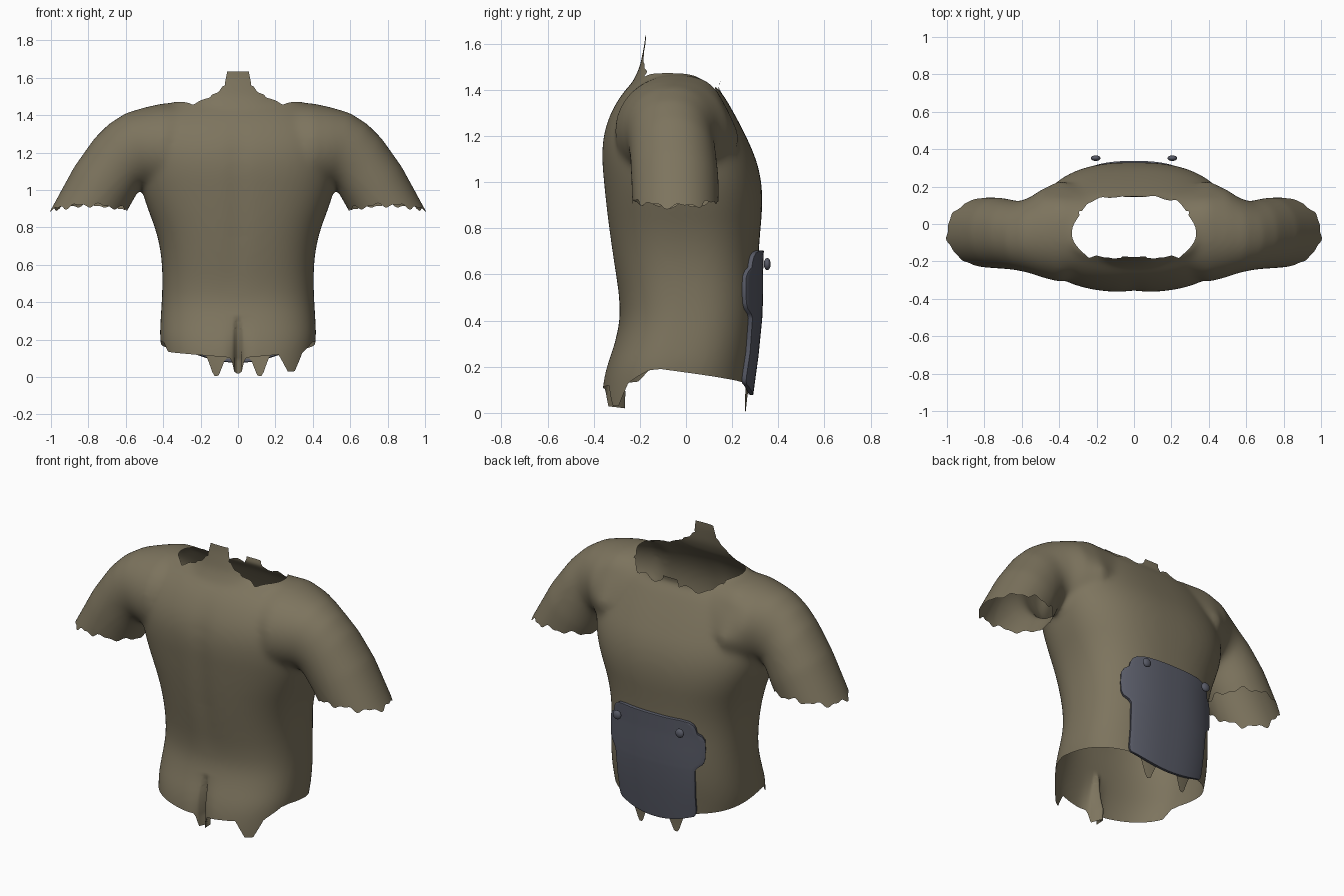
import bpy, bmesh, math

if "Cube" in bpy.data.objects:
    bpy.data.objects.remove(bpy.data.objects["Cube"])


def material(name, rgb):
    m = bpy.data.materials.new(name)
    m.diffuse_color = (*rgb, 1)
    m.use_nodes = True
    m.node_tree.nodes["Principled BSDF"].inputs["Base Color"].default_value = m.diffuse_color
    return m


CLOTH = material("olive_brown", (0.205, 0.175, 0.112))
METAL = material("slate_blue", (0.098, 0.104, 0.135))


def new_object(name, bm, mat):
    me = bpy.data.meshes.new(name)
    bm.to_mesh(me)
    bm.free()
    me.materials.append(mat)
    ob = bpy.data.objects.new(name, me)
    bpy.context.collection.objects.link(ob)
    return ob


def bake(ob, mat):
    """Replace the mesh by its modified version."""
    dg = bpy.context.evaluated_depsgraph_get()
    dg.update()
    me = bpy.data.meshes.new_from_object(ob.evaluated_get(dg))
    ob.modifiers.clear()
    ob.data = me
    me.materials.clear()
    me.materials.append(mat)


def smooth(ob, angle):
    bpy.ops.object.select_all(action='DESELECT')
    ob.select_set(True)
    bpy.context.view_layer.objects.active = ob
    bpy.ops.object.shade_smooth_by_angle(angle=math.radians(angle))


def lerp(table, t):
    """Piecewise linear lookup; each row is (key, values...)."""
    if t <= table[0][0]:
        return table[0][1:]
    for a, b in zip(table, table[1:]):
        if t <= b[0]:
            k = (t - a[0]) / (b[0] - a[0])
            return tuple(p + (q - p) * k for p, q in zip(a[1:], b[1:]))
    return table[-1][1:]


def spow(v, p):
    return math.copysign(abs(v) ** p, v)


def loft(bm, rings):
    """Closed skin through equal-length rings, capped at both ends."""
    loops = [[bm.verts.new(p) for p in r] for r in rings]
    n = len(loops[0])
    faces = [bm.faces.new(loops[0][::-1]), bm.faces.new(loops[-1])]
    for a, b in zip(loops, loops[1:]):
        for i in range(n):
            j = (i + 1) % n
            faces.append(bm.faces.new((a[i], a[j], b[j], b[i])))
    bmesh.ops.recalc_face_normals(bm, faces=faces)


N = 64
CIRCLE = [(math.cos(2 * math.pi * i / N), math.sin(2 * math.pi * i / N)) for i in range(N)]
POWER = 2.5


def level_ring(z, w, y0, y1):
    yc, d = (y0 + y1) / 2, (y1 - y0) / 2
    return [(w * spow(c, 2 / POWER), yc + d * spow(s, 2 / POWER), z) for c, s in CIRCLE]


# Torso levels: height, half width, y near, y far
TORSO = [(-0.15, .39, -.37, .26), (0.05, .40, -.37, .265), (0.12, .405, -.365, .275),
         (0.2, .418, -.348, .285), (0.3, .415, -.31, .3), (0.4, .408, -.285, .308),
         (0.5, .404, -.29, .312), (0.6, .406, -.306, .312), (0.7, .418, -.322, .315),
         (0.8, .444, -.336, .323), (0.9, .483, -.348, .332), (1.0, .515, -.358, .328),
         (1.1, .53, -.367, .305), (1.2, .53, -.362, .26), (1.3, .51, -.33, .208),
         (1.4, .44, -.268, .15), (1.45, .36, -.215, .09), (1.477, .31, -.17, .04)]
NECK = [(1.3, .30, -.28, .17), (1.4, .29, -.245, .14), (1.44, .28, -.228, .15),
        (1.5, .25, -.2, .165), (1.6, .2, -.18, .155), (1.75, .19, -.165, .14)]
# Sleeve sections: outer x, z, inner x, z, y near, y far
SLEEVE = [(.2, 1.472, .2, 1.0, -.27, .18), (.4, 1.464, .4, .98, -.31, .235),
          (.5, 1.442, .49, 1.01, -.285, .185), (.6, 1.412, .52, 1.015, -.262, .14),
          (.69, 1.355, .533, .995, -.25, .122), (.77, 1.275, .552, .96, -.243, .13),
          (.876, 1.125, .577, .915, -.238, .142), (.996, .905, .603, .87, -.232, .143),
          (1.07, .78, .61, .74, -.228, .14)]


def sleeve_point(side, sec, c, s):
    """Point on a sleeve section, kept inside the torso's side outline."""
    ox, oz, ix, iz, y0, y1 = sec
    x, z = (ox + ix) / 2 + (ox - ix) / 2 * c, (oz + iz) / 2 + (oz - iz) / 2 * c
    y = (y0 + y1) / 2 + (y1 - y0) / 2 * spow(s, .95)
    w, lo, hi = lerp(TORSO, z)
    k = (1 - (min(x, .5) / .8) ** 2.5) ** .4
    mid, half = (lo + hi) / 2, (hi - lo) / 2 * k
    return side * x, max(mid - half, min(mid + half, y)), z


bm = bmesh.new()
levels = []
for i in range(81):
    z = -.15 + 1.627 * i / 80
    near = [lerp(TORSO, z + d) for d in (-.045, -.03, -.015, 0, .015, .03, .045)]
    levels.append((z, *(sum(c) / len(c) for c in zip(*near))))
loft(bm, [level_ring(*r) for r in levels])
loft(bm, [level_ring(*r) for r in NECK])
for side in (-1, 1):
    loft(bm, [[sleeve_point(side, sec, c, s) for c, s in CIRCLE] for sec in SLEEVE])
shirt = new_object("torn_shirt", bm, CLOTH)
rm = shirt.modifiers.new("merge", 'REMESH')
rm.mode = 'VOXEL'
rm.voxel_size = 0.013
sm = shirt.modifiers.new("soften", 'SMOOTH')
sm.factor = 0.5
sm.iterations = 26
bake(shirt, CLOTH)

# Torn edge heights: neck by |x|, hem by angle from the -y direction
COLLAR = [(0, 1.635), (.06, 1.635), (.07, 1.56), (.09, 1.55), (.1, 1.525), (.14, 1.51),
          (.15, 1.495), (.2, 1.48), (.24, 1.455), (.27, 1.4)]
HEM_FRONT = [(-75, .19), (-68, .185), (-61, .135), (-8, .105), (-6, .1), (-3, .02), (3, .02),
             (6, .1), (8, .105), (33, .12), (40, .03), (46, .03), (54, .13), (60, .155),
             (68, .185), (75, .19)]
HEM_BACK = [(75, .19), (115, .15), (146, .125), (153, .005), (158, .005), (166, .1), (180, .1)]


def torn(x, y, z):
    """Positive where the cloth is missing."""
    # neck opening
    if y < -0.1:
        h = lerp(COLLAR, abs(x))[0]
    elif y > 0.05:
        h = 1.435 if abs(x) < .05 else 1.4 + .012 * math.sin(45 * x)
    else:
        h = 1.36
    r = (abs(x) / .325) ** 2.5 + (abs(y + .03) / .2) ** (2.5 if y < -.03 else 1.8)
    r += .06 * math.sin(9 * math.atan2(y, x))
    neck = min(z - h, (1 - r) * .15)
    if y > .05 and abs(x) < .3:
        neck = max(neck, z - 1.445)
    neck = max(neck, z - 1.635)
    # sleeve ends
    a = math.atan2(y + .05, abs(x) - .8)
    cuff = .908 + .009 * math.sin(9 * a) + .006 * math.sin(17 * a + 1) - .012 * math.cos(2 * a)
    sleeve = min(abs(x) - .54, cuff - z)
    # hem
    t = math.degrees(math.atan2(x, -y))
    hem = lerp(HEM_FRONT, t)[0] if abs(t) < 75 else lerp(HEM_BACK, abs(t))[0]
    return max(neck, sleeve, hem - z)


bm = bmesh.new()
bm.from_mesh(shirt.data)
# Spine groove and cleft
for v in bm.verts:
    x, y, z = v.co
    if y < -0.1 and z < 1.4:
        spine = .008 * math.exp(-(x / .06) ** 2) * max(0, min(1, (z - .45) / .3, (1.4 - z) / .2))
        k = max(0, min(1, (.33 - z) / .24))
        v.co.y += spine + k * (.03 * math.exp(-(x / .05) ** 2) + .1 * math.exp(-(x / .012) ** 2))
# Cut the cloth along the torn edges
f = {v: torn(*v.co) for v in bm.verts}
for e in list(bm.edges):
    a, b = e.verts
    fa, fb = f[a], f[b]
    if fa * fb < 0:
        cut = bmesh.utils.edge_split(e, a, min(.98, max(.02, fa / (fa - fb))))[1]
        f[cut] = 0
for face in list(bm.faces):
    edge = [v for v in face.verts if f[v] == 0]
    if len(edge) == 2 and not any(edge[1] in e.verts for e in edge[0].link_edges):
        bmesh.utils.face_split(face, edge[0], edge[1])
bmesh.ops.delete(bm, geom=[v for v in bm.verts if f[v] > 0], context='VERTS')
bmesh.ops.delete(bm, geom=[v for v in bm.verts if not v.link_faces], context='VERTS')
bm.to_mesh(shirt.data)
bm.free()
smooth(shirt, 80)

# Belly plate following the torso, with side ears and a sagging lower edge
PLATE = [(.078, .21), (.088, .235), (.105, .243), (.13, .247), (.25, .25), (.41, .256),
         (.43, .268), (.45, .293), (.475, .303), (.53, .306), (.59, .303), (.615, .29),
         (.63, .268), (.66, .262), (.68, .252), (.695, .23), (.703, .18)]
COLS = 24
bm = bmesh.new()
rows = []
for z, hw in PLATE:
    row = []
    for i in range(COLS + 1):
        u = 2 * i / COLS - 1
        x, zz = hw * u, z + .04 * u * u * max(0, (.35 - z) / .27)
        w, y0, y1 = lerp(TORSO, zz)
        y = (y0 + y1) / 2 + (y1 - y0) / 2 * (1 - abs(x / w) ** POWER) ** (1 / POWER)
        row.append(bm.verts.new((x, y + .012, zz)))
    rows.append(row)
for a, b in zip(rows, rows[1:]):
    for i in range(COLS):
        bm.faces.new((a[i + 1], a[i], b[i], b[i + 1]))
plate = new_object("belly_plate", bm, METAL)
so = plate.modifiers.new("thickness", 'SOLIDIFY')
so.thickness = .02
so.offset = 0
be = plate.modifiers.new("round_rim", 'BEVEL')
be.width = .006
be.segments = 2
be.limit_method = 'ANGLE'
be.angle_limit = math.radians(60)
bake(plate, METAL)
smooth(plate, 60)

# Plate studs
for side, label in ((-1, "left"), (1, "right")):
    bm = bmesh.new()
    bmesh.ops.create_uvsphere(bm, u_segments=16, v_segments=10, radius=1)
    for v in bm.verts:
        v.co = (side * .205 + v.co.x * .026, .352 + v.co.y * .015, .645 + v.co.z * .026)
    smooth(new_object(label + "_stud", bm, METAL), 60)
